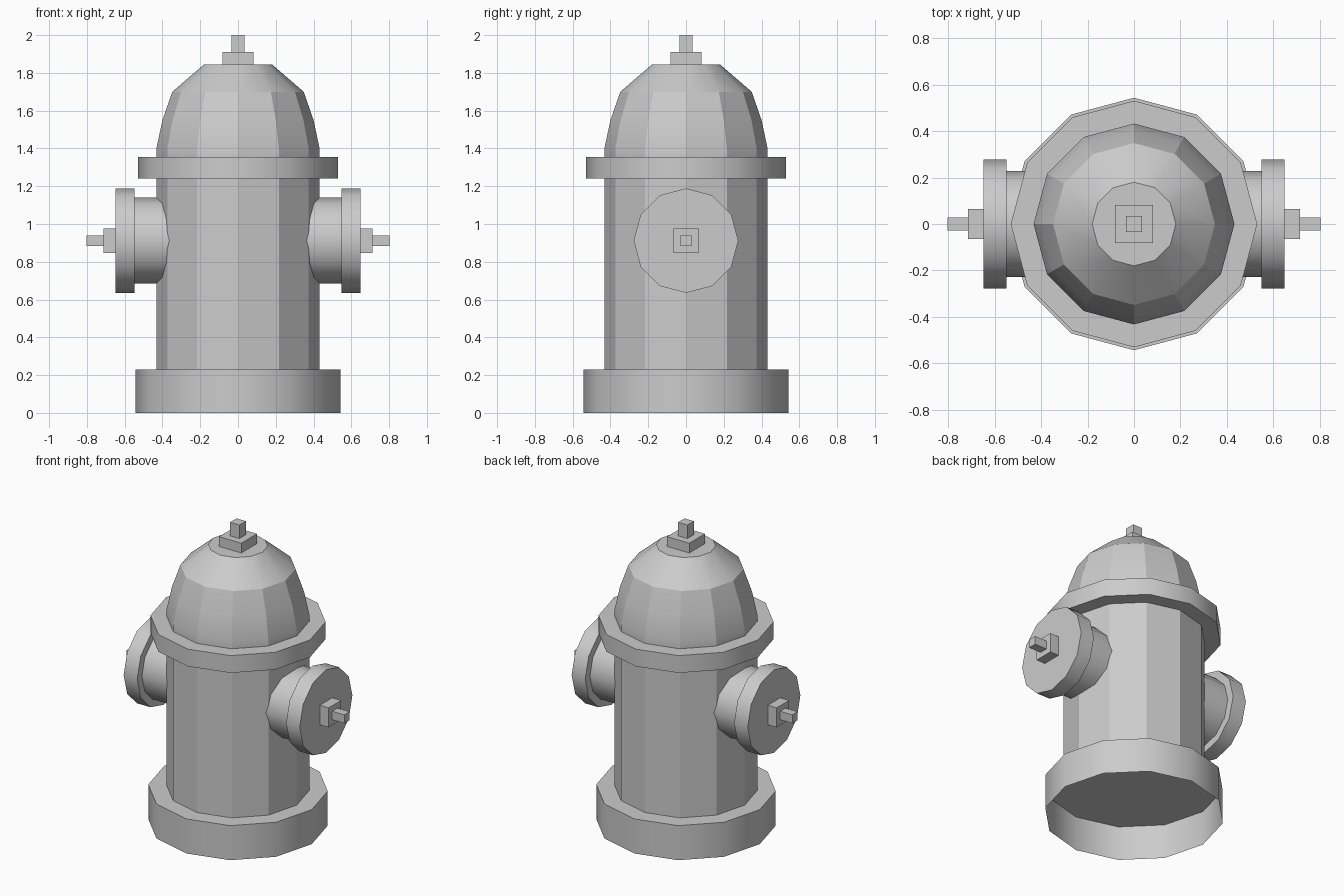
import bpy, bmesh
from math import radians, pi, cos, sin
from mathutils import Matrix

SIDES = 12
cube = bpy.data.objects.get("Cube")
if cube:
    bpy.data.objects.remove(cube, do_unlink=True)

grey = bpy.data.materials.new("plain_grey")
grey.use_nodes = True
colour = (0.6, 0.6, 0.6, 1)
grey.diffuse_color = colour
grey.node_tree.nodes["Principled BSDF"].inputs["Base Color"].default_value = colour


def finish(name, bm, angle, matrix):
    """Turn a bmesh into a named object with smooth shading below the angle."""
    bm.transform(matrix)
    mesh = bpy.data.meshes.new(name)
    bm.to_mesh(mesh)
    bm.free()
    mesh.materials.append(grey)
    obj = bpy.data.objects.new(name, mesh)
    bpy.context.collection.objects.link(obj)
    if angle:
        bpy.ops.object.select_all(action='DESELECT')
        obj.select_set(True)
        bpy.context.view_layer.objects.active = obj
        bpy.ops.object.shade_smooth_by_angle(angle=radians(angle))
    return obj


def lathe(name, profile, bottom=True, top=True, angle=35, matrix=Matrix()):
    """Twelve-sided solid from (radius, height) pairs, listed bottom to top."""
    bm = bmesh.new()
    turns = [2 * pi * i / SIDES for i in range(SIDES)]
    rings = [[bm.verts.new((r * cos(a), r * sin(a), z)) for a in turns]
             for r, z in profile]
    for low, high in zip(rings, rings[1:]):
        for i in range(SIDES):
            j = (i + 1) % SIDES
            bm.faces.new((low[i], low[j], high[j], high[i]))
    if bottom:
        bm.faces.new(rings[0][::-1])
    if top:
        bm.faces.new(rings[-1])
    return finish(name, bm, angle, matrix)


def block(name, half, low, high, matrix=Matrix()):
    """Square block of a half width standing between two heights."""
    bm = bmesh.new()
    bmesh.ops.create_cube(bm, size=1)
    bm.transform(Matrix.Translation((0, 0, (low + high) / 2))
                 @ Matrix.Diagonal((2 * half, 2 * half, high - low, 1)))
    return finish(name, bm, 0, matrix)


# Hollow base, open underneath, and the barrel above it
lathe("base", [(0.543, 0), (0.543, 0.23)], bottom=False)
lathe("barrel", [(0.432, 0.23), (0.432, 1.24)], bottom=False, top=False, angle=28)

# Collar and domed cap
lathe("collar", [(0.53, 1.24), (0.53, 1.355)])
lathe("dome", [(0.432, 1.355), (0.432, 1.4), (0.4, 1.55), (0.348, 1.7), (0.18, 1.845)],
      bottom=False, angle=28)
block("top_nut", 0.082, 1.845, 1.91)
block("top_stem", 0.034, 1.91, 2.0)

# Side outlets, built along z and turned outwards
for side, sign in (("left", 1), ("right", -1)):
    place = Matrix.Translation((0, 0, 0.912)) @ Matrix.Rotation(sign * pi / 2, 4, 'Y')
    lathe(side + "_outlet", [(0.227, 0.33), (0.227, 0.55)], matrix=place)
    lathe(side + "_outlet_cap", [(0.277, 0.548), (0.277, 0.648)], matrix=place)
    block(side + "_outlet_nut", 0.065, 0.648, 0.713, place)
    block(side + "_outlet_stem", 0.028, 0.713, 0.802, place)
